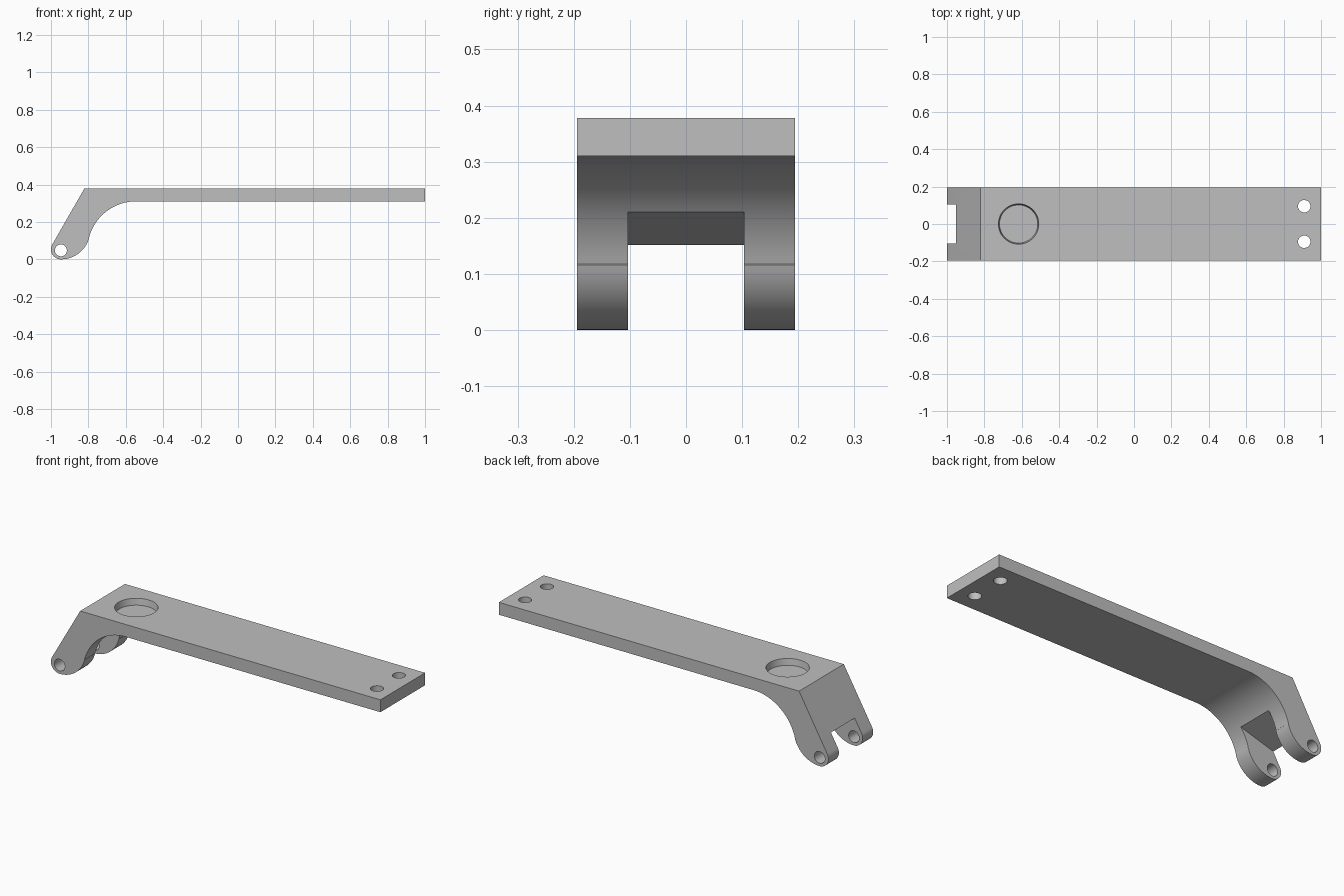
import bpy, bmesh
from math import sin, cos, radians
from mathutils import Matrix, Vector

cube = bpy.data.objects.get("Cube")
if cube:
    bpy.data.objects.remove(cube, do_unlink=True)

HALF_WIDTH, TOP, UNDER = 0.194, 0.378, 0.31

grey = bpy.data.materials.new("plain grey")
grey.use_nodes = True
colour = (0.52, 0.52, 0.52, 1)
grey.diffuse_color = colour
grey.node_tree.nodes["Principled BSDF"].inputs["Base Color"].default_value = colour


def arc(cx, cz, r, start, end, steps):
    """Points on an arc in the side plane, angles in degrees."""
    angles = [radians(start + (end - start) * i / steps) for i in range(steps + 1)]
    return [(cx + r * cos(a), cz + r * sin(a)) for a in angles]


def make_object(name, bm):
    bmesh.ops.recalc_face_normals(bm, faces=bm.faces[:])
    mesh = bpy.data.meshes.new(name)
    bm.to_mesh(mesh)
    bm.free()
    mesh.materials.append(grey)
    obj = bpy.data.objects.new(name, mesh)
    bpy.context.collection.objects.link(obj)
    return obj


def extrude_profile(name, points, half):
    bm = bmesh.new()
    face = bm.faces.new([bm.verts.new((x, -half, z)) for x, z in points])
    new = bmesh.ops.extrude_face_region(bm, geom=[face])["geom"]
    verts = [v for v in new if isinstance(v, bmesh.types.BMVert)]
    bmesh.ops.translate(bm, verts=verts, vec=(0, 2 * half, 0))
    return make_object(name, bm)


def round_cutter(name, centre, r_low, r_high, depth, axis="Z"):
    bm = bmesh.new()
    turn = Matrix.Rotation(radians(90), 4, "X") if axis == "Y" else Matrix()
    bmesh.ops.create_cone(bm, cap_ends=True, segments=48, radius1=r_low, radius2=r_high,
                          depth=depth, matrix=Matrix.Translation(Vector(centre)) @ turn)
    return make_object(name, bm)


# Side profile: flat bar, curved underside, rounded hinge tip, sloped end
profile = [(1, TOP), (1, UNDER)]
profile += arc(-0.545, 0.05, 0.26, 90, 165, 24)
profile += arc(-0.947, 0.157, 0.157, -15, -90, 20)
profile += arc(-0.947, 0.053, 0.053, -90, -210, 16)[1:]
profile += [(-0.822, TOP)]
arm = extrude_profile("bracket_arm", profile, HALF_WIDTH)

# Cutters: fork slot, hinge pin hole, shallow round recess, two bolt holes
slot = [(-1.1, 0.108), (-0.6, 0.254), (-0.6, -0.1), (-1.1, -0.1)]
cutters = [
    extrude_profile("fork_slot_cutter", slot, 0.103),
    round_cutter("pin_hole_cutter", (-0.947, 0, 0.048), 0.032, 0.032, 1, "Y"),
    round_cutter("recess_cutter", (-0.617, 0, TOP), 0.102, 0.114, 0.07),
]
for side, y in (("left", 0.095), ("right", -0.095)):
    cutters.append(round_cutter(side + "_bolt_hole_cutter", (0.91, y, 0.34), 0.033, 0.033, 0.3))

bpy.context.view_layer.objects.active = arm
for cutter in cutters:
    mod = arm.modifiers.new(cutter.name, "BOOLEAN")
    mod.operation, mod.solver, mod.object = "DIFFERENCE", "EXACT", cutter
    bpy.ops.object.modifier_apply(modifier=mod.name)
    bpy.data.objects.remove(cutter, do_unlink=True)

# Smooth curves, crisp edges
bpy.ops.object.select_all(action="DESELECT")
arm.select_set(True)
bpy.ops.object.shade_smooth_by_angle(angle=radians(30))
